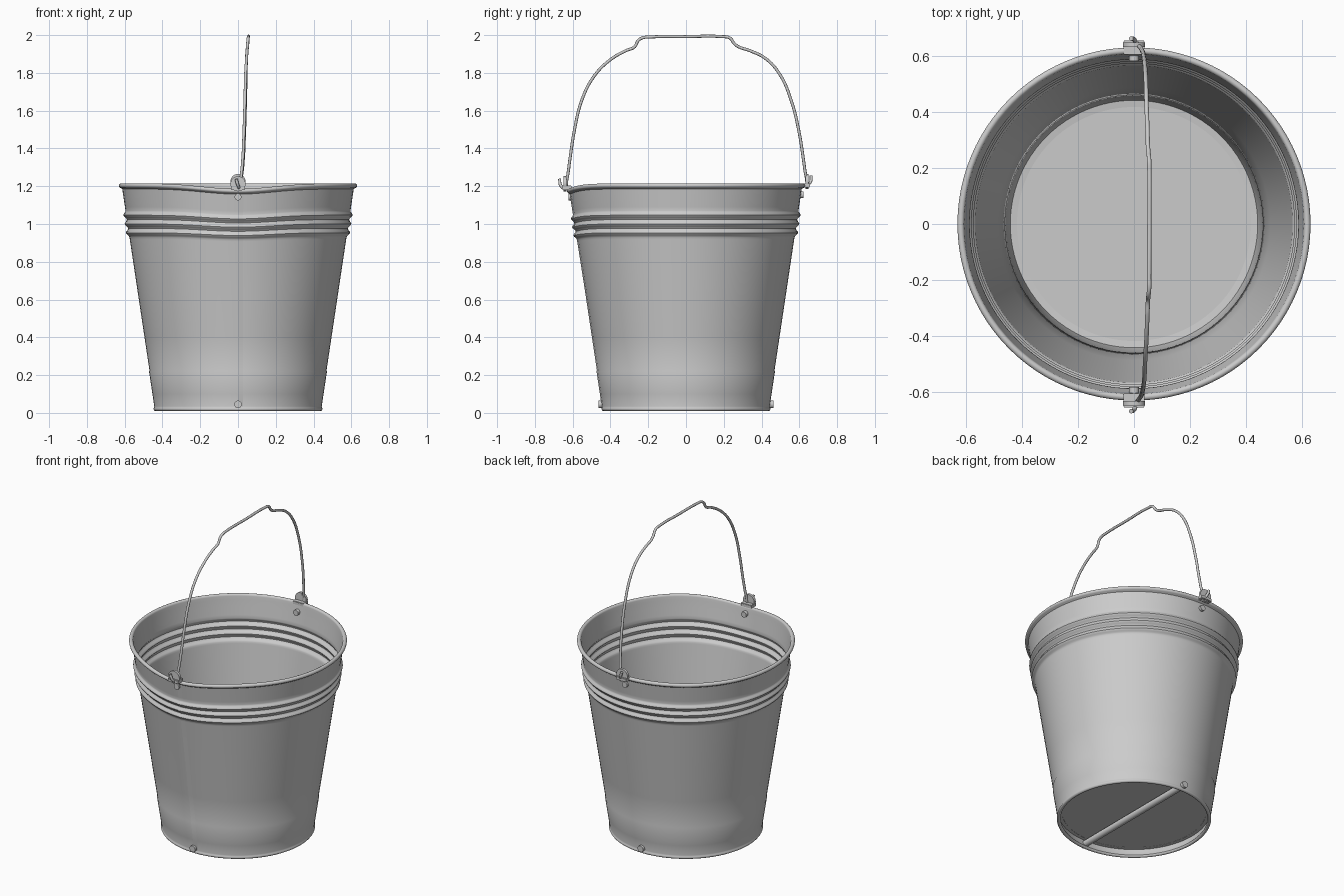
import bpy, bmesh, math
from mathutils import Vector, Matrix

if "Cube" in bpy.data.objects:
    bpy.data.objects.remove(bpy.data.objects["Cube"])


def finish(name, bm, angle=40):
    bmesh.ops.recalc_face_normals(bm, faces=bm.faces[:])
    me = bpy.data.meshes.new(name)
    bm.to_mesh(me)
    bm.free()
    ob = bpy.data.objects.new(name, me)
    bpy.context.collection.objects.link(ob)
    bpy.ops.object.select_all(action='DESELECT')
    ob.select_set(True)
    bpy.context.view_layer.objects.active = ob
    bpy.ops.object.shade_smooth_by_angle(angle=math.radians(angle))
    return ob


def dip(a, z):
    """Slight sag of the upper wall at the front (a = angle away from -y)."""
    return -0.028 * math.exp(-(a / 0.42) ** 2) * max(0, (z - 0.7) / 0.5)


def revolve(name, profile, seg=96, closed=True):
    bm = bmesh.new()
    rings = []
    for i in range(seg):
        a = 2 * math.pi * i / seg
        off = a if a < math.pi else 2 * math.pi - a
        rings.append([bm.verts.new((r * math.sin(a), -r * math.cos(a), z + dip(off, z)))
                      for r, z in profile])
    n = len(profile)
    for i in range(seg):
        p, q = rings[i], rings[(i + 1) % seg]
        for j in range(n if closed else n - 1):
            k = (j + 1) % n
            bm.faces.new((p[j], q[j], q[k], p[k]))
    return finish(name, bm)


def wall_radius(z):
    r = 0.438 + (z - 0.02) * 0.150
    if z < 0.222:
        r += 0.003                                   # overlapped foot band
    if 0.93 < z < 1.07:                              # three pressed ribs
        r += 0.015 * math.sin((z - 0.93) / 0.14 * 3 * math.pi) ** 2
    return r


def circle(cr, cz, rad, start, end, n=10):
    return [(cr + rad * math.cos(math.radians(start + (end - start) * i / n)),
             cz + rad * math.sin(math.radians(start + (end - start) * i / n)))
            for i in range(n + 1)]


# bucket wall: rolled foot, tapered body, ribs and rolled rim in one profile
heights = [0.035, 0.1, 0.218, 0.226, 0.4, 0.6, 0.8, 0.92]
heights += [0.93 + 0.14 * i / 24 for i in range(25)] + [1.09, 1.14, 1.185]
T = 0.008
outer = [(wall_radius(z), z) for z in heights]
inner = [(r - T, z) for r, z in reversed(outer)]
foot = circle(0.436, 0.021, 0.011, 180, 400)
rim = circle(0.619, 1.203, 0.012, -70, 180)
revolve("bucket_wall", foot + outer + rim + inner)

# floor plate, recessed above the foot
bm = bmesh.new()
bmesh.ops.create_cone(bm, cap_ends=True, segments=96, radius1=0.438, radius2=0.438, depth=0.01,
                      matrix=Matrix.Translation((0, 0, 0.072)))
finish("floor_plate", bm)

# flange where the floor is crimped to the wall
revolve("floor_flange", [(0.418, 0.066), (0.442, 0.066), (0.442, 0.082), (0.418, 0.079)])


def rod_y(name, x, y0, y1, z, rad, seg=20):
    bm = bmesh.new()
    m = Matrix.Translation((x, (y0 + y1) / 2, z)) @ Matrix.Rotation(math.pi / 2, 4, 'X')
    bmesh.ops.create_cone(bm, cap_ends=True, segments=seg, radius1=rad, radius2=rad,
                          depth=abs(y1 - y0), matrix=m)
    return finish(name, bm)


def box(name, lo, hi):
    bm = bmesh.new()
    lo, hi = Vector(lo), Vector(hi)
    bmesh.ops.create_cube(bm, size=1, matrix=Matrix.Translation((lo + hi) / 2)
                          @ Matrix.Diagonal((*(hi - lo), 1)))
    bmesh.ops.bevel(bm, geom=bm.edges[:], offset=0.003, segments=2, affect='EDGES')
    return finish(name, bm)


# bar under the floor, ends showing as rivets
rod_y("bottom_bar", 0, -0.462, 0.462, 0.045, 0.02)

# overlapped seam down the front
bm = bmesh.new()
rows = []
for r, z in outer:
    zz = z + dip(0, z)
    rows.append([bm.verts.new((x, -r + d, zz)) for x, d in
                 ((0, 0.003), (0, -0.003), (0.035, 0.002))])
for p, q in zip(rows, rows[1:]):
    for k in range(2):
        bm.faces.new((p[k], p[k + 1], q[k + 1], q[k]))
finish("front_seam", bm, 30)

# handle ears and their rivets, front and back
for side, s, dz in (("front", -1, -0.012), ("back", 1, 0.0)):
    rod_y(side + "_ear", 0, s * 0.632, s * 0.648, 1.225 + dz, 0.04, 28)
    ys = sorted((s * 0.605, s * 0.656))
    box(side + "_ear_tab", (-0.038, ys[0], 1.193 + dz), (0.038, ys[1], 1.215 + dz))
    rod_y(side + "_ear_rivet", 0, s * 0.582, s * 0.622, 1.155 + dz, 0.018)


# wire handle with a straight grip and hooked ends (x, y, z)
path = [(-0.01, -0.669, 1.238), (0, -0.664, 1.205), (0.008, -0.645, 1.192),
        (0.015, -0.630, 1.24), (0.025, -0.615, 1.34), (0.032, -0.59, 1.5),
        (0.037, -0.55, 1.66), (0.04, -0.485, 1.785), (0.045, -0.4, 1.87),
        (0.048, -0.32, 1.917), (0.05, -0.272, 1.938), (0.052, -0.254, 1.97),
        (0.054, -0.232, 1.985), (0.054, -0.19, 1.99), (0.055, 0, 1.992),
        (0.055, 0.19, 1.992), (0.054, 0.232, 1.985), (0.052, 0.254, 1.957),
        (0.05, 0.275, 1.94), (0.048, 0.34, 1.917), (0.045, 0.42, 1.877),
        (0.043, 0.495, 1.795), (0.04, 0.555, 1.66), (0.035, 0.598, 1.49),
        (0.028, 0.622, 1.34), (0.018, 0.636, 1.25), (0.008, 0.648, 1.213),
        (0, 0.660, 1.225), (-0.01, 0.663, 1.255)]
cu = bpy.data.curves.new("wire_handle", 'CURVE')
cu.dimensions = '3D'
cu.bevel_depth = 0.008
cu.bevel_resolution = 3
cu.resolution_u = 5
cu.use_fill_caps = True
sp = cu.splines.new('BEZIER')
sp.bezier_points.add(len(path) - 1)
for b, p in zip(sp.bezier_points, path):
    b.co = p
    b.handle_left_type = b.handle_right_type = 'AUTO'
bpy.context.collection.objects.link(bpy.data.objects.new("wire_handle", cu))
